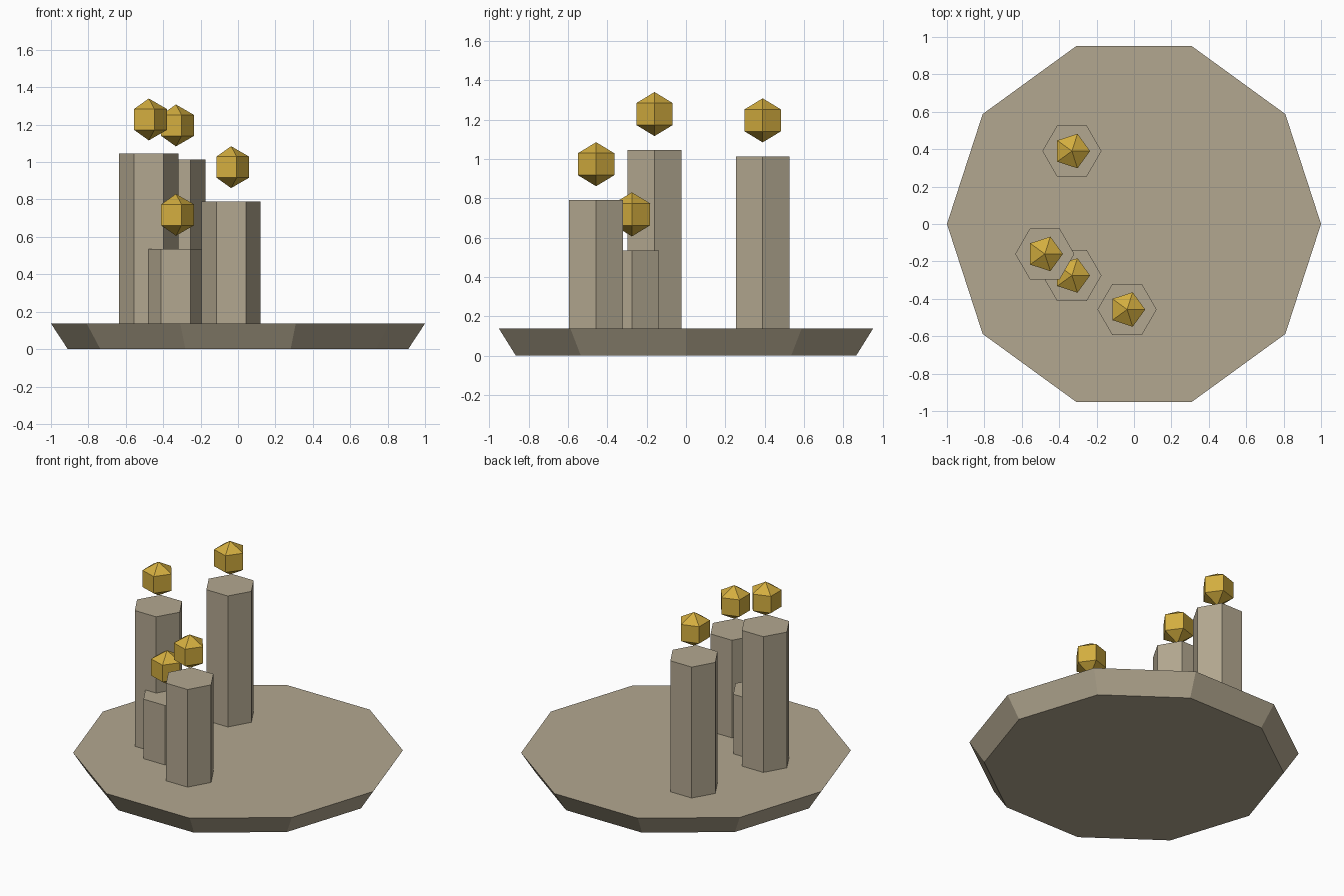
import bpy, bmesh
from math import cos, sin, tau

cube = bpy.data.objects.get("Cube")
if cube:
    bpy.data.objects.remove(cube, do_unlink=True)


def make_material(name, rgb):
    mat = bpy.data.materials.new(name)
    mat.use_nodes = True
    mat.diffuse_color = (*rgb, 1)
    mat.node_tree.nodes["Principled BSDF"].inputs["Base Color"].default_value = (*rgb, 1)
    return mat


def lathe(name, sides, profile, location, mat):
    """Flat-faced solid of stacked rings (radius, z); radius 0 makes a point."""
    bm = bmesh.new()
    rings = []
    for radius, z in profile:
        count = sides if radius else 1
        rings.append([bm.verts.new((radius * cos(tau * i / sides),
                                    radius * sin(tau * i / sides), z))
                      for i in range(count)])
    for low, high in zip(rings, rings[1:]):
        for i in range(sides):
            j = (i + 1) % sides
            corners = [low[i % len(low)], low[j % len(low)],
                       high[j % len(high)], high[i % len(high)]]
            bm.faces.new(list(dict.fromkeys(corners)))
    for ring in (rings[0], rings[-1]):
        if len(ring) > 1:
            bm.faces.new(ring)
    bmesh.ops.recalc_face_normals(bm, faces=bm.faces)
    mesh = bpy.data.meshes.new(name)
    bm.to_mesh(mesh)
    bm.free()
    mesh.materials.append(mat)
    obj = bpy.data.objects.new(name, mesh)
    obj.location = location
    bpy.context.collection.objects.link(obj)
    return obj


stone = make_material("taupe_stone", (0.45, 0.39, 0.28))
gold = make_material("gold", (0.65, 0.42, 0.05))

# Ten-sided base slab, narrower underneath
BASE_TOP = 0.137
lathe("base", 10, [(0.91, 0), (1, BASE_TOP)], (0, 0, 0), stone)

# Hexagonal pillars, each with a faceted gem floating above
GEM = 0.112
gem_profile = [(0, -GEM), (GEM * 0.866, -GEM / 2), (GEM * 0.866, GEM / 2), (0, GEM)]
pillars = {
    "tall": (-0.477, -0.16, 1.045),
    "back": (-0.332, 0.39, 1.013),
    "front": (-0.037, -0.457, 0.79),
    "short": (-0.332, -0.275, 0.535),
}
for label, (x, y, top) in pillars.items():
    lathe(label + "_pillar", 6, [(0.158, BASE_TOP), (0.158, top)], (x, y, 0), stone)
    lathe(label + "_gem", 5, gem_profile, (x, y, top + 0.183), gold)
